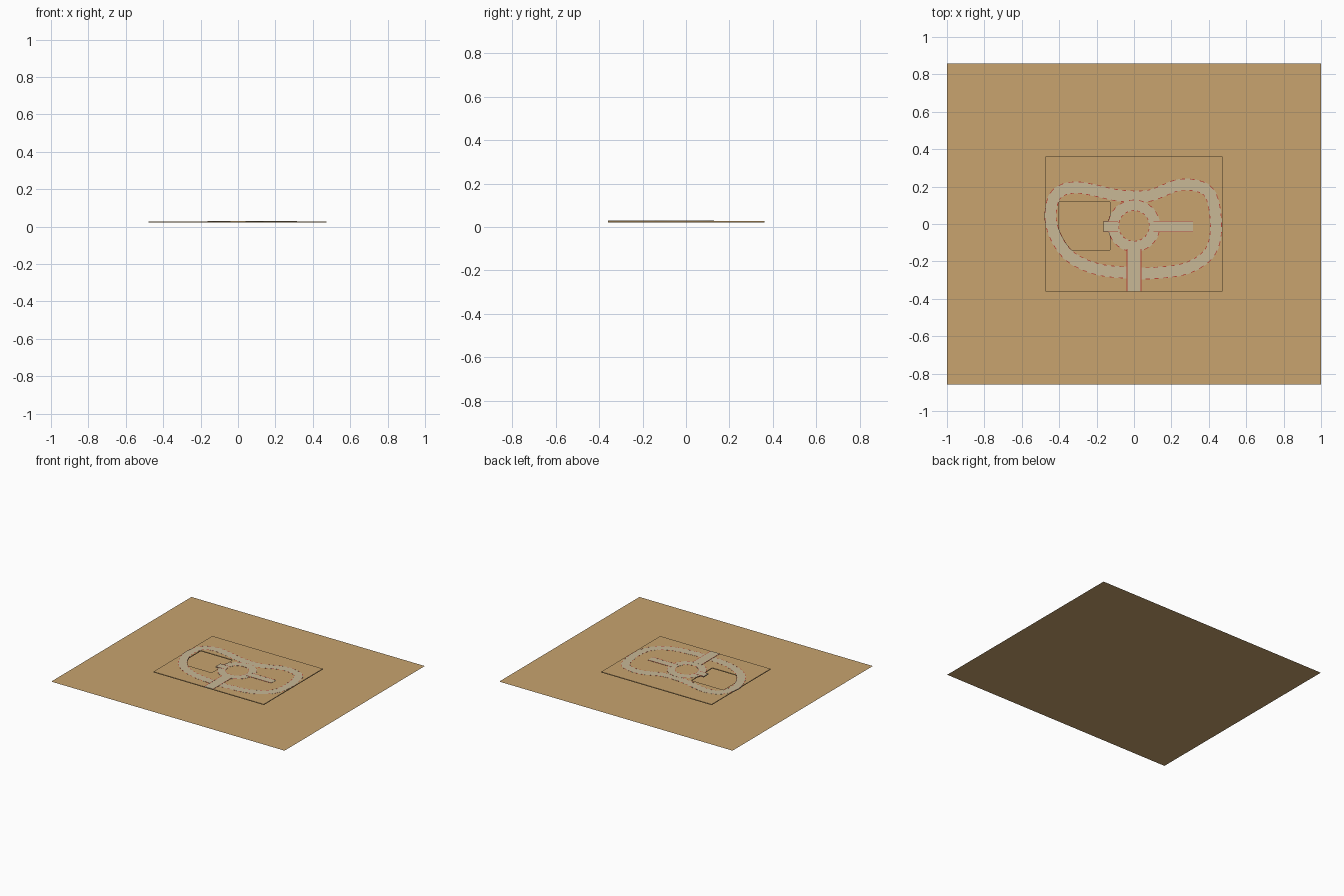
import bpy, bmesh, math
from mathutils import Vector

if "Cube" in bpy.data.objects:
    bpy.data.objects.remove(bpy.data.objects["Cube"])


def material(name, rgb):
    m = bpy.data.materials.new(name)
    lin = [(c / 255 / 12.92) if c < 10 else ((c / 255 + 0.055) / 1.055) ** 2.4 for c in rgb]
    m.diffuse_color = (*lin, 1)
    m.use_nodes = True
    m.node_tree.nodes["Principled BSDF"].inputs["Base Color"].default_value = m.diffuse_color
    return m


SAND = material("sand", (200, 164, 110))
PALE = material("pale_road", (200, 184, 150))
RED = material("kerb_red", (186, 70, 55))


def finish(name, bm, mat):
    bmesh.ops.recalc_face_normals(bm, faces=bm.faces)
    me = bpy.data.meshes.new(name)
    bm.to_mesh(me)
    bm.free()
    me.materials.append(mat)
    ob = bpy.data.objects.new(name, me)
    bpy.context.collection.objects.link(ob)
    return ob


def add_band(bm, inner, outer, z0, z1, closed):
    """Solid strip between two matching edge lines."""
    rows = [[bm.verts.new((a[0], a[1], z0)), bm.verts.new((b[0], b[1], z0)),
             bm.verts.new((b[0], b[1], z1)), bm.verts.new((a[0], a[1], z1))]
            for a, b in zip(inner, outer)]
    n = len(rows)
    for i in range(n if closed else n - 1):
        p, q = rows[i], rows[(i + 1) % n]
        for k in range(4):
            bm.faces.new((p[k], p[(k + 1) % 4], q[(k + 1) % 4], q[k]))
    if not closed:
        bm.faces.new(rows[0])
        bm.faces.new(rows[-1])


def offset(path, d, closed):
    out = []
    n = len(path)
    for i, p in enumerate(path):
        a = path[i - 1] if (closed or i) else p
        b = path[(i + 1) % n] if (closed or i < n - 1) else p
        t = (b - a).normalized()
        out.append(p + Vector((-t.y, t.x)) * d)
    return out


def road(name, path, half, top, closed, dashed=True):
    # road slab
    bm = bmesh.new()
    add_band(bm, offset(path, half, closed), offset(path, -half, closed), BOTTOM, top, closed)
    finish(name, bm, PALE)
    # kerb strips on both edges
    bm = bmesh.new()
    for side in (-1, 1):
        a = offset(path, side * half, closed)
        b = offset(path, side * (half - 0.004), closed)
        if dashed:
            for i in range(0, len(path) - 2, 4):
                add_band(bm, a[i:i + 3], b[i:i + 3], top - 0.001, top + 0.0002, False)
        else:
            add_band(bm, a, b, top - 0.001, top + 0.0002, False)
    finish(name + "_kerbs", bm, RED)


def smooth_loop(pts, steps):
    """Closed Catmull-Rom curve resampled to even spacing."""
    pts = [Vector(p) for p in pts]
    n, fine = len(pts), []
    for i in range(n):
        p0, p1, p2, p3 = (pts[(i + k - 1) % n] for k in range(4))
        for s in range(20):
            t = s / 20
            fine.append(0.5 * (2 * p1 + (p2 - p0) * t + (2 * p0 - 5 * p1 + 4 * p2 - p3) * t * t
                               + (3 * p1 - p0 - 3 * p2 + p3) * t ** 3))
    fine.append(fine[0])
    lengths = [0]
    for a, b in zip(fine, fine[1:]):
        lengths.append(lengths[-1] + (b - a).length)
    out, j = [], 0
    for i in range(steps):
        d = lengths[-1] * i / steps
        while lengths[j + 1] < d:
            j += 1
        f = (d - lengths[j]) / (lengths[j + 1] - lengths[j])
        out.append(fine[j].lerp(fine[j + 1], f))
    return out


def rect(x0, x1, y0, y1):
    return [(x0, y0), (x1, y0), (x1, y1), (x0, y1)]


BOTTOM, TOP = 0.022, 0.028

# ground sheet
bm = bmesh.new()
bm.faces.new([bm.verts.new((x, y, 0)) for x, y in rect(-1, 1, -0.858, 0.858)])
finish("ground_sheet", bm, SAND)

# raised plate with a rectangular opening
bm = bmesh.new()
add_band(bm, rect(-0.402, -0.128, -0.139, 0.118), rect(-0.473, 0.473, -0.36, 0.362), BOTTOM, TOP, True)
finish("raised_plate", bm, SAND)

# outer circuit
circuit = [(-.444, .01), (-.433, .128), (-.385, .18), (-.305, .195), (-.21, .18), (-.10, .155),
           (0, .147), (.085, .152), (.166, .182), (.225, .205), (.3, .21), (.38, .187),
           (.42, .128), (.438, .01), (.428, -.10), (.38, -.18), (.27, -.24), (.11, -.262),
           (0, -.262), (-.18, -.245), (-.315, -.192), (-.395, -.112)]
road("circuit", smooth_loop(circuit, 200), 0.032, TOP + 0.0005, True)

# roundabout
ring = [Vector((0.11 * math.cos(math.tau * i / 64), -0.01 + 0.11 * math.sin(math.tau * i / 64)))
        for i in range(64)]
road("roundabout", ring, 0.03, TOP + 0.001, True)

# straight roads leaving the roundabout
for name, a, b, half in (("entry_road", (0, -.36), (0, -.135), 0.04),
                         ("right_spur", (.105, -.013), (.315, -.013), 0.03),
                         ("left_spur", (-.163, -.013), (-.085, -.013), 0.03)):
    road(name, [Vector(a), Vector(b)], half, TOP + 0.0015, False, dashed=False)
